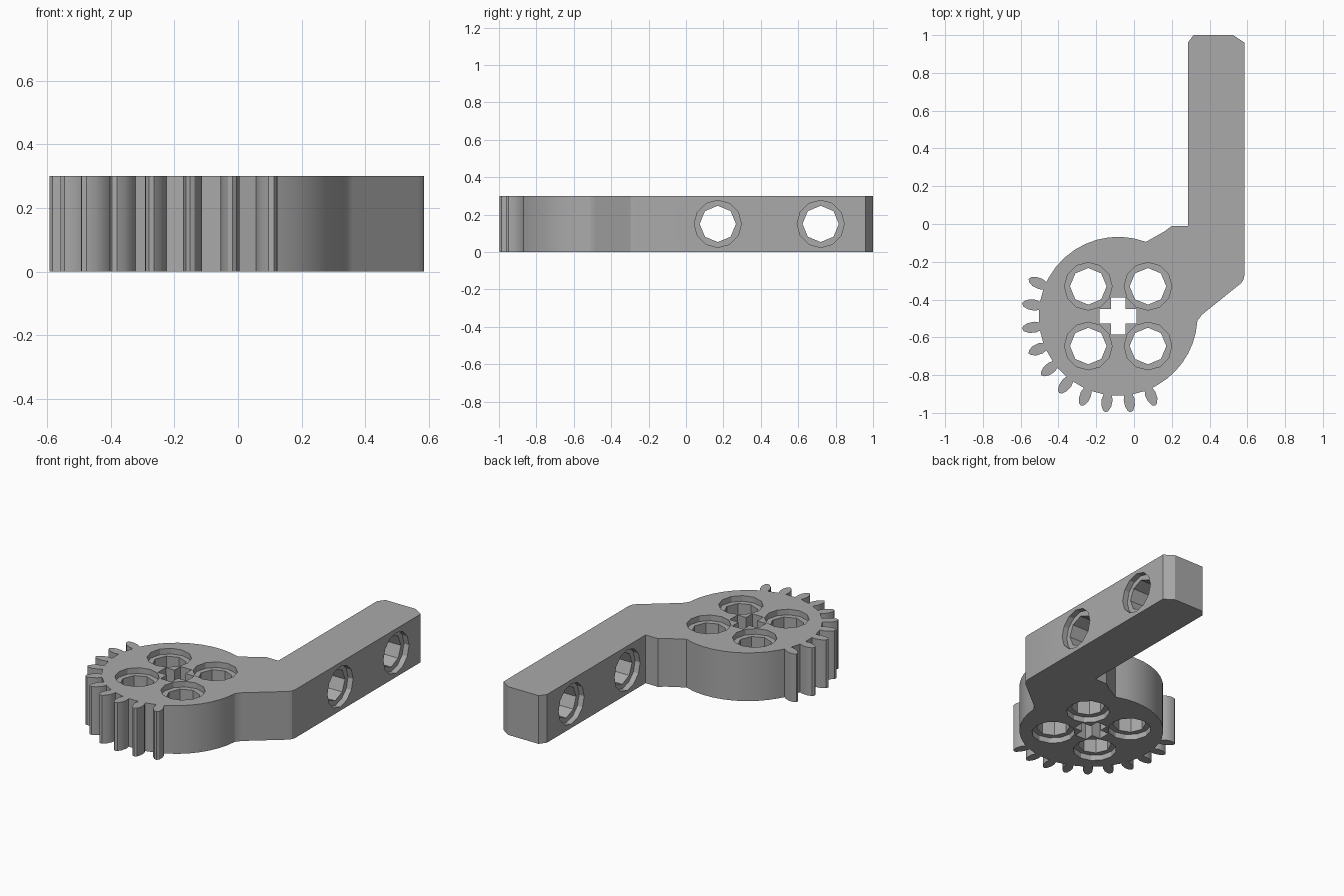
import bpy, bmesh
from math import sin, cos, radians, pi
from mathutils import Matrix, Vector

cube = bpy.data.objects.get("Cube")
if cube:
    bpy.data.objects.remove(cube)

HEIGHT = 0.30
GEAR = Vector((-0.084, -0.488))
ROOT = 0.42
PITCH = 15

grey = bpy.data.materials.new("plain grey")
grey.use_nodes = True
colour = (0.4, 0.4, 0.4, 1)
grey.diffuse_color = colour
grey.node_tree.nodes["Principled BSDF"].inputs["Base Color"].default_value = colour


def polar(radius, degrees, across=0):
    a = radians(degrees)
    return GEAR + Vector((radius * cos(a) - across * sin(a),
                          radius * sin(a) + across * cos(a)))


def prism(bm, outline, low, high):
    face = bm.faces.new([bm.verts.new((x, y, low)) for x, y in outline])
    result = bmesh.ops.extrude_face_region(bm, geom=[face])
    top = [v for v in result["geom"] if isinstance(v, bmesh.types.BMVert)]
    bmesh.ops.translate(bm, verts=top, vec=(0, 0, high - low))


def cylinder(bm, centre, axis, radius, length, sides):
    turn = Matrix.Rotation(pi / 2, 4, "Y") if axis == "X" else Matrix()
    bmesh.ops.create_cone(bm, cap_ends=True, segments=sides, radius1=radius,
                          radius2=radius, depth=length,
                          matrix=Matrix.Translation(centre) @ turn)


def finish(bm, name):
    bmesh.ops.recalc_face_normals(bm, faces=bm.faces)
    mesh = bpy.data.meshes.new(name)
    bm.to_mesh(mesh)
    bm.free()
    obj = bpy.data.objects.new(name, mesh)
    bpy.context.collection.objects.link(obj)
    return obj


# Arm and neck outline, counter-clockwise from the lower right neck
outline = [Vector(p) for p in (
    (0.337, -0.51), (0.36, -0.48), (0.565, -0.315), (0.58, -0.295),
    (0.585, -0.27), (0.585, 0.96), (0.525, 1), (0.315, 1), (0.285, 0.96),
    (0.285, -0.01), (0.20, -0.01), (0.16, -0.04))]

# Plain upper rim of the hub
outline += [polar(ROOT, 69.5 + i * 9) for i in range(10)]

# Ten rounded gear teeth
tooth = ((ROOT, 0.022), (0.445, 0.029), (0.48, 0.026), (0.505, 0.014))
for i in range(10):
    angle = 157.5 + i * PITCH
    outline += [polar(r, angle, -w) for r, w in tooth]
    outline.append(polar(0.513, angle))
    outline += [polar(r, angle, w) for r, w in reversed(tooth)]

# Plain lower rim of the hub
outline += [polar(ROOT, 300 + i * 8) for i in range(8)]

body = bmesh.new()
prism(body, outline, 0, HEIGHT)
lever = finish(body, "geared_lever")
lever.data.materials.append(grey)

# Round holes: four through the hub, two across the arm
mid = HEIGHT / 2
holes = [(Vector((GEAR.x + sx * 0.158, GEAR.y + sy * 0.158, mid)), "Z")
         for sx in (-1, 1) for sy in (-1, 1)]
holes += [(Vector((0.435, y, mid)), "X") for y in (0.17, 0.72)]

through, bores = bmesh.new(), bmesh.new()
for centre, axis in holes:
    cylinder(through, centre, axis, 0.097, 0.5, 8)
    step = Vector((1, 0, 0)) if axis == "X" else Vector((0, 0, 1))
    for side in (-1, 1):
        cylinder(bores, centre + step * side * mid, axis, 0.126, 0.07, 12)

# Cross-shaped axle hole
long, short = 0.098, 0.038
quarter = [Vector(p) for p in ((long, -short), (long, short), (short, short))]
cross = [GEAR + Matrix.Rotation(i * pi / 2, 2) @ p
         for i in range(4) for p in quarter]
prism(through, cross, -0.1, HEIGHT + 0.1)

# Cut the holes, then discard the cutters
cutters = [finish(through, "hole_cutter"), finish(bores, "bore_cutter")]
for cutter in cutters:
    cutter.hide_render = True
    cut = lever.modifiers.new("holes", "BOOLEAN")
    cut.operation = "DIFFERENCE"
    cut.solver = "EXACT"
    cut.object = cutter
graph = bpy.context.evaluated_depsgraph_get()
mesh = bpy.data.meshes.new_from_object(lever.evaluated_get(graph))
lever.modifiers.clear()
lever.data = mesh
for cutter in cutters:
    bpy.data.objects.remove(cutter)

# Smooth the rims while keeping hole facets and corners crisp
bpy.ops.object.select_all(action="DESELECT")
lever.select_set(True)
bpy.context.view_layer.objects.active = lever
bpy.ops.object.shade_smooth_by_angle(angle=radians(25))
